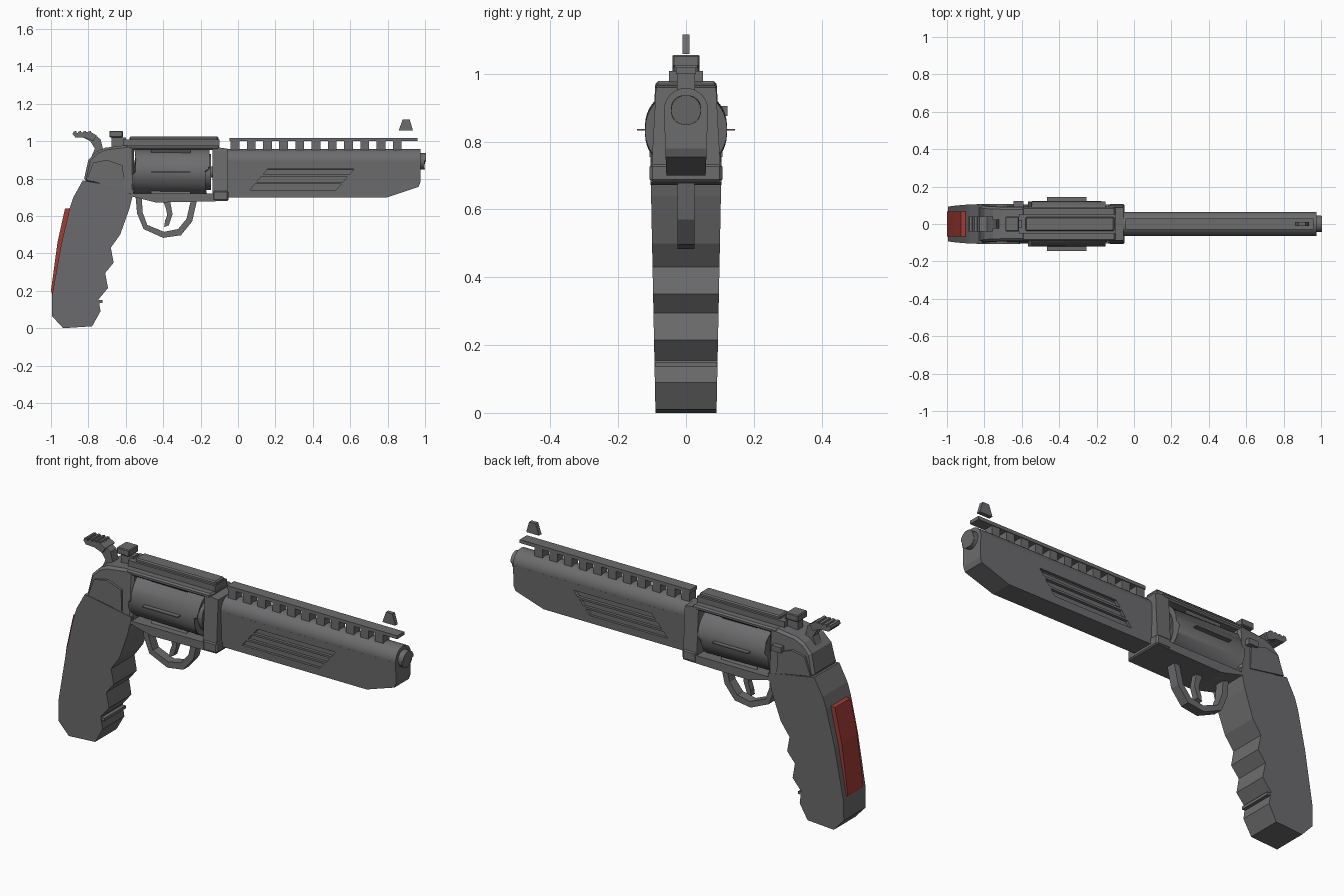
import bpy, bmesh, math
from mathutils import Matrix, Vector

cube = bpy.data.objects.get("Cube")
if cube:
    bpy.data.objects.remove(cube)


def material(name, rgb):
    m = bpy.data.materials.new(name)
    m.use_nodes = True
    m.diffuse_color = (*rgb, 1)
    m.node_tree.nodes["Principled BSDF"].inputs["Base Color"].default_value = (*rgb, 1)
    return m


STEEL = material("dark_steel_grey", (0.15, 0.15, 0.155))
RED = material("dull_red", (0.36, 0.045, 0.035))


def finish(name, bm, mat=STEEL):
    bmesh.ops.recalc_face_normals(bm, faces=bm.faces)
    mesh = bpy.data.meshes.new(name)
    bm.to_mesh(mesh)
    bm.free()
    mesh.materials.append(mat)
    obj = bpy.data.objects.new(name, mesh)
    bpy.context.scene.collection.objects.link(obj)
    return obj


def prism(name, pts, low, high=None, mat=STEEL, y=0, bevel=0):
    """Side profile (x, z) extruded in y; half width runs from low to high with z."""
    high = low if high is None else high
    z0, z1 = min(p[1] for p in pts), max(p[1] for p in pts)
    bm = bmesh.new()
    sides = []
    for s in (-1, 1):
        sides.append([bm.verts.new((x, y + s * (low + (high - low) * (z - z0) / (z1 - z0)), z))
                      for x, z in pts])
    a, b = sides
    bm.faces.new(a)
    bm.faces.new(b[::-1])
    for i in range(len(a)):
        j = (i + 1) % len(a)
        bm.faces.new((a[i], b[i], b[j], a[j]))
    obj = finish(name, bm, mat)
    if bevel:
        mod = obj.modifiers.new("bevel", "BEVEL")
        mod.width, mod.segments = bevel, 1
        mod.limit_method, mod.angle_limit = "ANGLE", math.radians(50)
    return obj


def box(name, x0, x1, z0, z1, half, **kw):
    return prism(name, [(x0, z0), (x1, z0), (x1, z1), (x0, z1)], half, **kw)


def rod(name, x0, x1, z, r, bevel=0, segments=40):
    """Round bar along x."""
    bm = bmesh.new()
    bmesh.ops.create_cone(bm, cap_ends=True, segments=segments, radius1=r, radius2=r, depth=x1 - x0)
    bm.transform(Matrix.Translation(((x0 + x1) / 2, 0, z)) @ Matrix.Rotation(math.pi / 2, 4, "Y"))
    if bevel:
        rim = [e for e in bm.edges if abs(e.verts[0].co.x - e.verts[1].co.x) < 1e-5]
        bmesh.ops.bevel(bm, geom=rim, offset=bevel, segments=2, profile=0.5, affect="EDGES")
    obj = finish(name, bm)
    bpy.ops.object.select_all(action="DESELECT")
    obj.select_set(True)
    bpy.context.view_layer.objects.active = obj
    bpy.ops.object.shade_smooth_by_angle(angle=math.radians(30))
    return obj


# Grip with finger grooves, and its back strap
prism("grip", [(-.83, .79), (-.555, .74), (-.58, .64), (-.63, .5), (-.68, .43), (-.665, .35),
               (-.71, .295), (-.695, .215), (-.745, .155), (-.735, .09), (-.78, .01), (-.935, 0),
               (-.995, .065), (-.995, .17), (-.945, .45), (-.9, .64), (-.88, .7)], .09, .106)
prism("grip_back_strap", [(-.9, .64), (-.925, .64), (-.965, .46), (-1, .2), (-.99, .17), (-.94, .45)],
      .066, mat=RED)
box("grip_pin", -.745, -.725, .135, .15, .09)

# Frame around the cylinder window
prism("rear_frame", [(-.555, .70), (-.555, .975), (-.6, .978), (-.71, .965), (-.755, .945),
                     (-.8, .9), (-.825, .79)], .106, .09, bevel=.012)
prism("frame_bottom", [(-.57, .72), (-.06, .72), (-.055, .68), (-.44, .672), (-.57, .705)], .104)
prism("frame_front_post", [(-.135, .68), (-.055, .68), (-.055, .96), (-.135, .97)], .104, .088)
box("frame_foot", -.135, -.05, .68, .735, .107, bevel=.008)
box("frame_top", -.6, -.1, .952, .978, .09, bevel=.008)
for side, y in (("right", -.1), ("left", .1)):
    prism(side + "_side_plate", [(-.81, .79), (-.61, .755), (-.615, .87), (-.7, .9), (-.775, .885)],
          .008, y=y)
box("top_strap", -.615, -.1, .975, 1.008, .05)
box("top_strap_cap", -.58, -.105, 1.0, 1.024, .038, bevel=.006)

# Latch button on the left side
box("latch", -.645, -.59, .875, .905, .015, y=.107)

# Cylinder with radial fins and end discs
CZ = .835
rod("cylinder", -.555, -.165, CZ, .121, bevel=.012, segments=48)
rod("cylinder_front_disc", -.17, -.145, CZ, .095, segments=24)
rod("cylinder_axle", -.57, -.12, CZ, .03, segments=16)
bm = bmesh.new()
for i in range(6):
    turn = Matrix.Rotation(math.radians(60 * i), 4, "X")
    place = Matrix.Translation((-.36, 0, CZ)) @ turn @ Matrix.Translation((0, .13, 0))
    bmesh.ops.create_cube(bm, size=1, matrix=place @ Matrix.Diagonal((.21, .03, .005, 1)))
finish("cylinder_fins", bm)

# Barrel, underlug and muzzle
rod("barrel", -.06, .975, .893, .065)
rod("muzzle", .97, 1.0, .893, .044, bevel=.005)
lug = prism("barrel_underlug", [(-.06, .7), (.8, .7), (.965, .755), (.975, .78), (.975, .89),
                                (-.06, .89)], .058, .065)

# Slanted vents cut into both sides of the underlug
for i in range(3):
    x, z = .065 + .035 * i, .74 + .041 * i
    for s in (-1, 1):
        cut = prism("vent_cutter", [(x, z), (x + .46, z), (x + .485, z + .03), (x + .025, z + .03)],
                    .02, y=s * .066)
        cut.hide_render = True
        mod = lug.modifiers.new("vent", "BOOLEAN")
        mod.operation, mod.object, mod.solver = "DIFFERENCE", cut, "EXACT"
        bpy.context.view_layer.objects.active = lug
        bpy.ops.object.modifier_apply(modifier=mod.name)
        bpy.data.objects.remove(cut)

# Top rail on evenly spaced blocks
box("rail", -.045, .96, 1.0, 1.018, .03)
for i in range(11):
    x = -.04 + .0868 * i
    box("rail_block", x, x + .047, .94, 1.002, .026)

# Sights
prism("front_sight", [(.86, 1.058), (.935, 1.058), (.918, 1.116), (.88, 1.116)], .011)
box("rear_sight_base", -.675, -.6, .97, 1.02, .022)
prism("rear_sight", [(-.688, 1.02), (-.615, 1.02), (-.615, 1.055), (-.688, 1.055)], .04, bevel=.004)

# Hammer with a toothed spur
prism("hammer", [(-.84, 1.03), (-.78, 1.045), (-.735, 1.01), (-.72, .95), (-.73, .88), (-.8, .88),
                 (-.765, .96), (-.79, 1.0), (-.83, 1.02)], .025)
prism("hammer_spur", [(-.885, 1.04), (-.87, 1.02), (-.82, 1.018), (-.775, 1.0), (-.755, 1.03),
                      (-.79, 1.05)], .04)
for i in range(4):
    x = -.885 + .026 * i
    prism("spur_tooth", [(x, 1.036), (x + .024, 1.036), (x + .02, 1.054), (x + .006, 1.052)], .04)

# Trigger and guard
prism("trigger_guard", [(-.548, .71), (-.54, .615), (-.505, .53), (-.4, .483), (-.305, .497),
                        (-.245, .57), (-.22, .68), (-.253, .68), (-.275, .585), (-.32, .53),
                        (-.395, .515), (-.485, .552), (-.51, .62), (-.515, .71)], .025)
prism("trigger", [(-.405, .69), (-.365, .69), (-.35, .61), (-.37, .55), (-.395, .54), (-.39, .575),
                  (-.378, .605), (-.385, .64)], .016)
